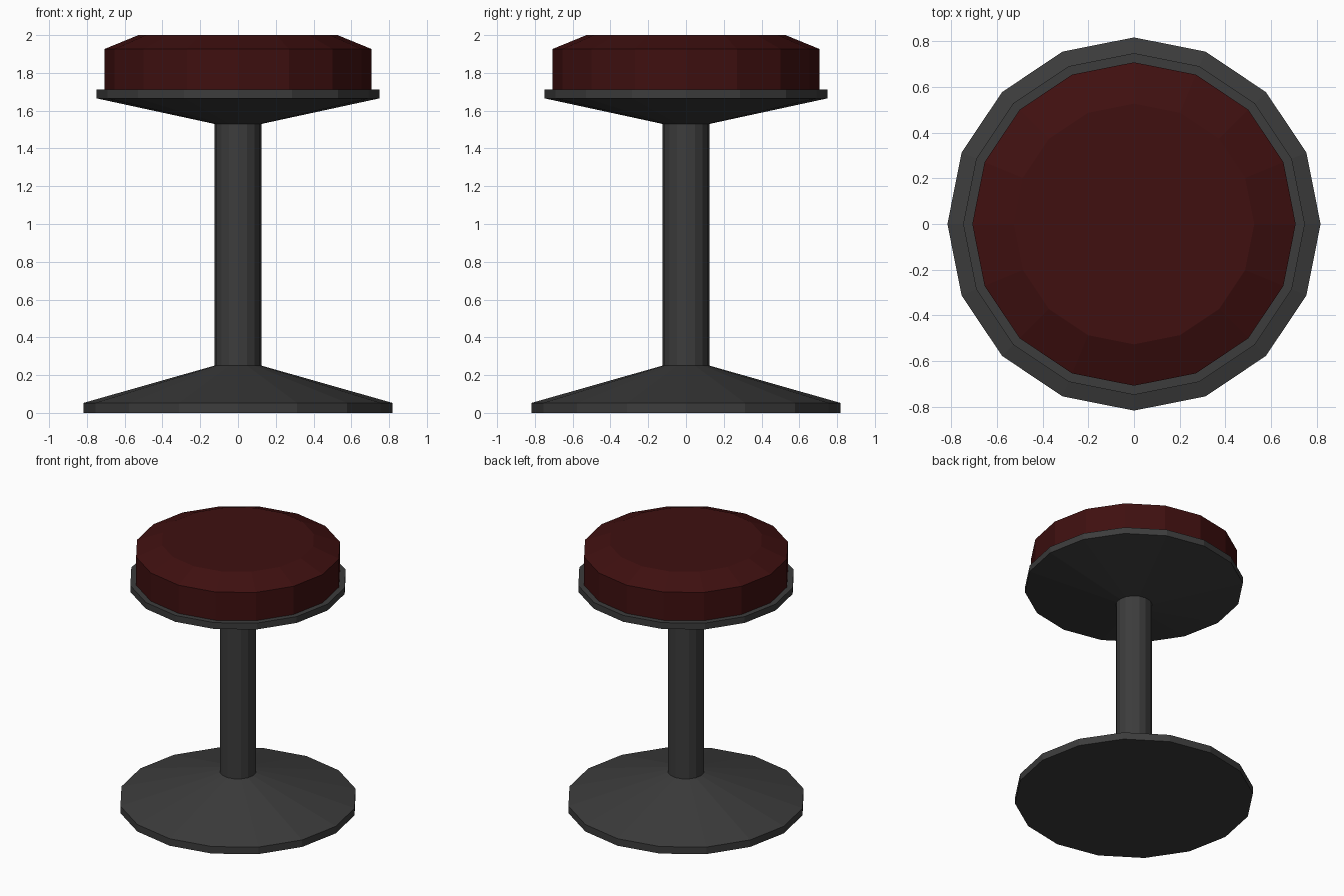
import bpy
import bmesh
import math

if "Cube" in bpy.data.objects:
    bpy.data.objects.remove(bpy.data.objects["Cube"])

SIDES = 16


def material(name, color):
    mat = bpy.data.materials.new(name)
    mat.diffuse_color = (*color, 1.0)
    mat.use_nodes = True
    mat.node_tree.nodes["Principled BSDF"].inputs["Base Color"].default_value = mat.diffuse_color
    return mat


def lathe(name, profile, mat):
    """Closed faceted solid from (radius, z) rings, listed bottom to top."""
    bm = bmesh.new()
    angles = [2 * math.pi * i / SIDES for i in range(SIDES)]
    rings = [[bm.verts.new((r * math.cos(a), r * math.sin(a), z)) for a in angles]
             for r, z in profile]
    for low, high in zip(rings, rings[1:]):
        for i in range(SIDES):
            j = (i + 1) % SIDES
            bm.faces.new((low[i], low[j], high[j], high[i]))
    bm.faces.new(rings[0][::-1])
    bm.faces.new(rings[-1])
    mesh = bpy.data.meshes.new(name)
    bm.to_mesh(mesh)
    bm.free()
    mesh.materials.append(mat)
    obj = bpy.data.objects.new(name, mesh)
    bpy.context.collection.objects.link(obj)
    return obj


metal = material("dark_metal", (0.045, 0.045, 0.045))
leather = material("red_leather", (0.05, 0.005, 0.005))

# Floor base, post and seat support share one continuous metal profile
lathe("pedestal", [(0.817, 0.0), (0.817, 0.053), (0.125, 0.25),
                   (0.125, 1.53), (0.748, 1.665), (0.748, 1.713)], metal)

# Padded cushion with a chamfered top
lathe("seat_cushion", [(0.708, 1.713), (0.708, 1.926), (0.527, 2.0)], leather)
